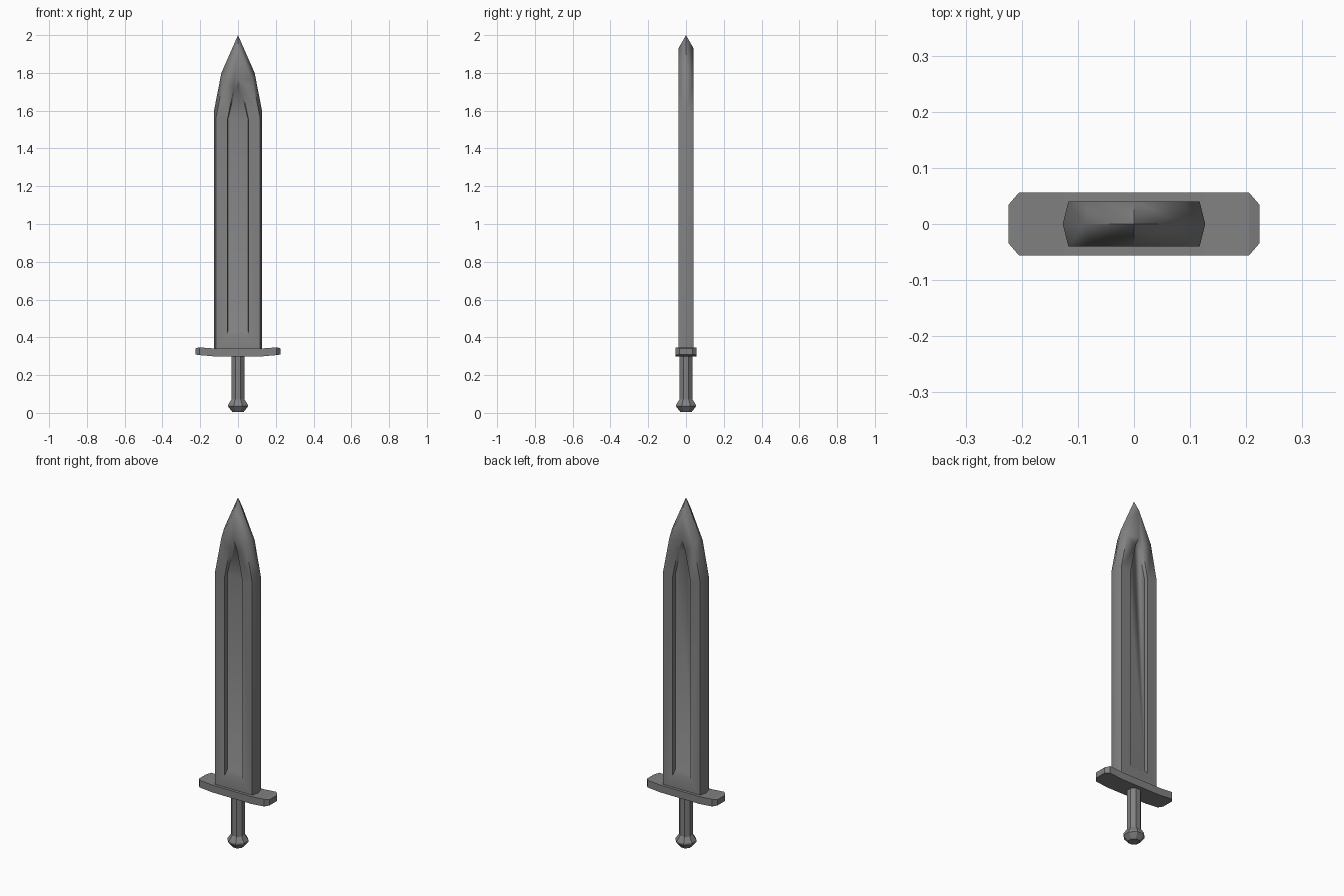
import bpy, bmesh, math

if "Cube" in bpy.data.objects:
    bpy.data.objects.remove(bpy.data.objects["Cube"])

steel = bpy.data.materials.new("dark_steel")
steel.diffuse_color = (.22, .22, .22, 1)
steel.use_nodes = True
steel.node_tree.nodes["Principled BSDF"].inputs["Base Color"].default_value = steel.diffuse_color


def finish(name, bm):
    bmesh.ops.recalc_face_normals(bm, faces=bm.faces)
    mesh = bpy.data.meshes.new(name)
    bm.to_mesh(mesh)
    bm.free()
    mesh.materials.append(steel)
    obj = bpy.data.objects.new(name, mesh)
    bpy.context.collection.objects.link(obj)
    return obj


def bridge(bm, a, b):
    n = len(a)
    for i in range(n):
        j = (i + 1) % n
        bm.faces.new((a[i], a[j], b[j], b[i]))


def skin(bm, rings):
    # join successive rings and cap both ends
    for a, b in zip(rings, rings[1:]):
        bridge(bm, a, b)
    bm.faces.new(rings[0])
    bm.faces.new(rings[-1])


def mirrored_loop(bm, half, y):
    # right half runs bottom to tip; the left half mirrors it
    pts = half + [(-x, z) for x, z in reversed(half[:-1])]
    return [bm.verts.new((x, y, z)) for x, z in pts]


# Blade: cutting edge, flat face, then a sunken fuller on both sides
edge = [(.127, .335), (.127, 1.6), (.088, 1.8), (0, 2)]
flat = [(.117, .335), (.117, 1.56), (.078, 1.76), (0, 1.93)]
fuller = [(.056, .41), (.056, 1.55), (.023, 1.715), (0, 1.77)]
floor = [(.054, .435), (.054, 1.55), (.019, 1.70), (0, 1.745)]
bm = bmesh.new()
rim = mirrored_loop(bm, edge, 0)
for side in (-1, 1):
    loops = [rim] + [mirrored_loop(bm, half, side * y) for half, y in
                     ((flat, .04), (fuller, .04), (floor, .02))]
    for a, b in zip(loops, loops[1:]):
        bridge(bm, a, b)
    bm.faces.new(loops[-1])
blade = finish("blade", bm)
bpy.context.view_layer.objects.active = blade
blade.select_set(True)
bpy.ops.object.shade_smooth_by_angle(angle=math.radians(65))

# Crossguard: slightly upswept bar with chamfered ends
bm = bmesh.new()
sections = [(.224, .034, .309, .342), (.205, .056, .306, .347), (.125, .056, .299, .341)]
sections += [(-x, y, lo, hi) for x, y, lo, hi in reversed(sections)]
skin(bm, [[bm.verts.new((x, sy * y, z)) for sy, z in
           ((-1, lo), (1, lo), (1, hi), (-1, hi))] for x, y, lo, hi in sections])
finish("crossguard", bm)


def lathe(name, profile, sides=8):
    # profile holds across-flats radius and height
    bm = bmesh.new()
    k = 1 / math.cos(math.pi / sides)
    angles = [2 * math.pi * (i + .5) / sides for i in range(sides)]
    skin(bm, [[bm.verts.new((r * k * math.cos(t), r * k * math.sin(t), z))
               for t in angles] for r, z in profile])
    return finish(name, bm)


# Grip and pommel: octagonal
lathe("grip", [(.034, .06), (.034, .305)])
lathe("pommel", [(.029, .004), (.052, .033), (.052, .043), (.034, .072)])
